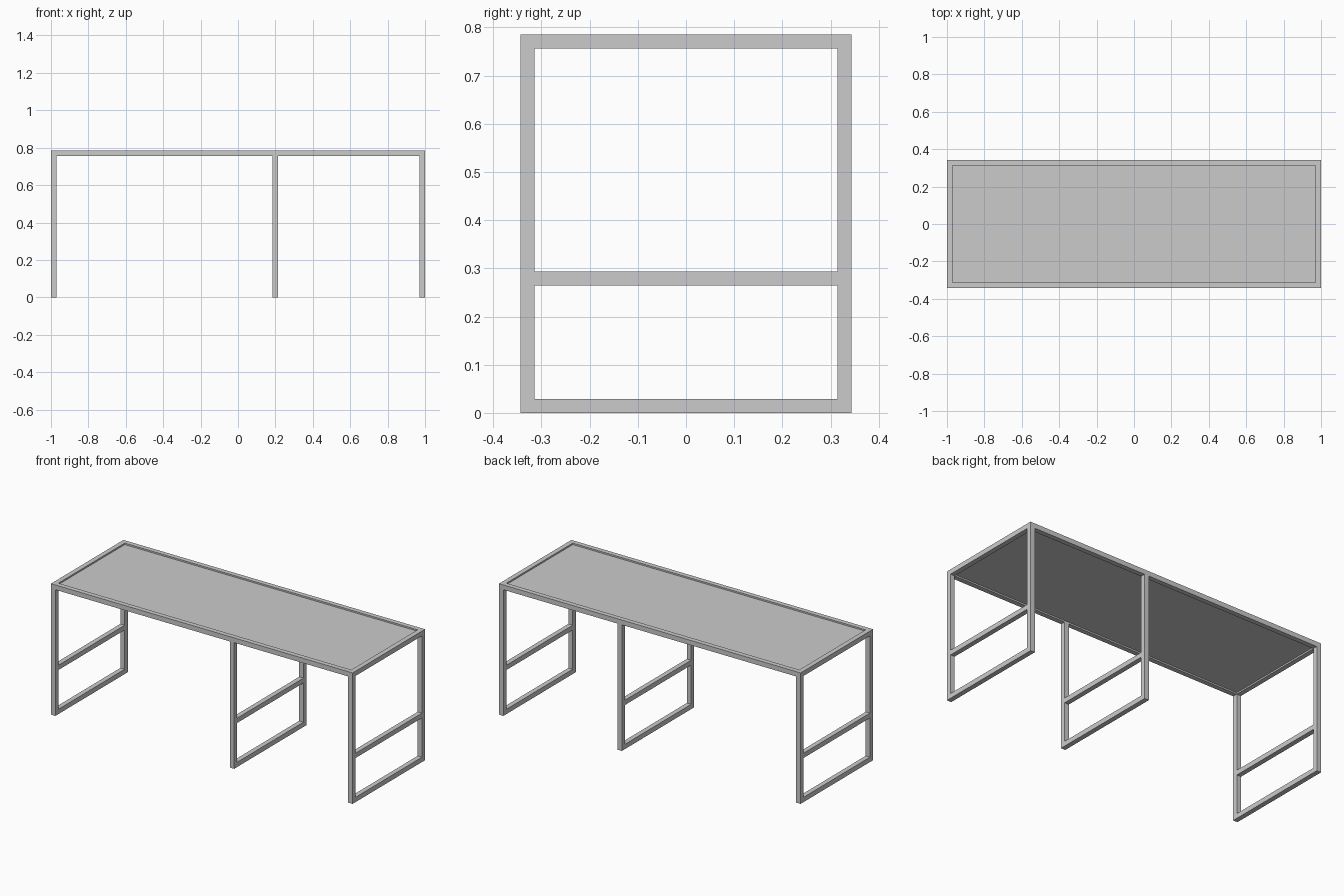
import bpy

if "Cube" in bpy.data.objects:
    bpy.data.objects.remove(bpy.data.objects["Cube"])

X, Y, H, T = 1.0, 0.343, 0.785, 0.029  # half length, half depth, height, tube size


def box(name, x0, x1, y0, y1, z0, z1):
    bpy.ops.mesh.primitive_cube_add(size=1, location=((x0 + x1) / 2, (y0 + y1) / 2, (z0 + z1) / 2))
    ob = bpy.context.object
    ob.name = name
    ob.scale = (x1 - x0, y1 - y0, z1 - z0)
    bpy.ops.object.transform_apply(location=False, rotation=False, scale=True)
    return ob


# Leg frames: two posts, a foot bar and a middle rail each
for label, cx in (("left", -X + T / 2), ("middle", 0.2), ("right", X - T / 2)):
    a, b = cx - T / 2, cx + T / 2
    box(label + "_front_leg", a, b, -Y, -Y + T, 0, H - T)
    box(label + "_back_leg", a, b, Y - T, Y, 0, H - T)
    box(label + "_foot_bar", a, b, -Y + T, Y - T, 0, T)
    box(label + "_middle_rail", a, b, -Y + T, Y - T, 0.264, 0.264 + T)

# Top frame
box("front_top_rail", -X, X, -Y, -Y + T, H - T, H)
box("back_top_rail", -X, X, Y - T, Y, H - T, H)
box("left_top_rail", -X, -X + T, -Y + T, Y - T, H - T, H)
box("right_top_rail", X - T, X, -Y + T, Y - T, H - T, H)

# Slightly recessed table panel
box("table_panel", -X + T, X - T, -Y + T, Y - T, H - 0.02, H - 0.009)
